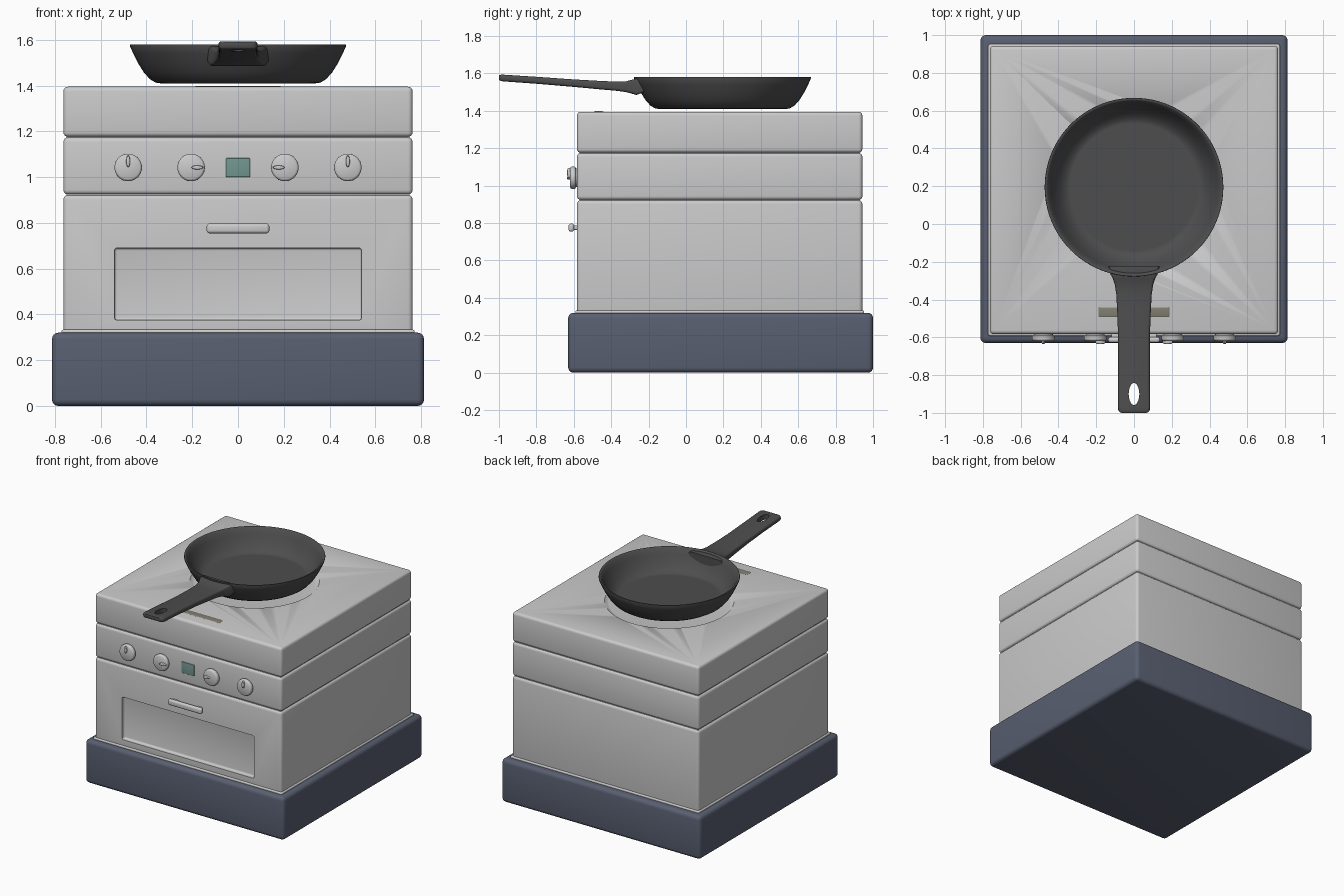
import bpy, bmesh
from math import pi, sin, cos, radians
from mathutils import Matrix

if "Cube" in bpy.data.objects:
    bpy.data.objects.remove(bpy.data.objects["Cube"])


def material(name, rgb):
    m = bpy.data.materials.new(name)
    m.diffuse_color = (*rgb, 1)
    m.use_nodes = True
    m.node_tree.nodes["Principled BSDF"].inputs["Base Color"].default_value = m.diffuse_color
    return m


NAVY = material("navy", (0.10, 0.115, 0.165))
IRON = material("iron", (0.075, 0.075, 0.075))
TEAL = material("teal", (0.17, 0.31, 0.28))
OLIVE = material("olive", (0.22, 0.21, 0.165))


def finish(bm, name, mat=None):
    bmesh.ops.recalc_face_normals(bm, faces=bm.faces)
    me = bpy.data.meshes.new(name)
    bm.to_mesh(me)
    bm.free()
    ob = bpy.data.objects.new(name, me)
    bpy.context.collection.objects.link(ob)
    if mat:
        me.materials.append(mat)
    smooth(ob)
    return ob


def smooth(ob):
    bpy.ops.object.select_all(action='DESELECT')
    ob.select_set(True)
    bpy.context.view_layer.objects.active = ob
    bpy.ops.object.shade_smooth_by_angle(angle=radians(40))


def box(name, lo, hi, bevel=0.0, mat=None, segments=4):
    bm = bmesh.new()
    size = [b - a for a, b in zip(lo, hi)]
    mid = [(a + b) / 2 for a, b in zip(lo, hi)]
    bmesh.ops.create_cube(bm, size=1, matrix=Matrix.Translation(mid) @ Matrix.Diagonal((*size, 1)))
    if bevel:
        bmesh.ops.bevel(bm, geom=bm.edges[:], offset=bevel, segments=segments,
                        profile=0.5, affect='EDGES')
    return finish(bm, name, mat)


def loft(name, rings, mat=None):
    """Skin a list of equal-length point rings and cap both ends."""
    bm = bmesh.new()
    vs = [[bm.verts.new(p) for p in r] for r in rings]
    n = len(vs[0])
    for a, b in zip(vs, vs[1:]):
        for i in range(n):
            j = (i + 1) % n
            bm.faces.new((a[i], a[j], b[j], b[i]))
    bm.faces.new(vs[0])
    bm.faces.new(vs[-1])
    return finish(bm, name, mat)


def circle(r, n, x=0, y=0, z=0, ry=None):
    ry = ry or r
    return [(x + r * cos(2 * pi * i / n), y + ry * sin(2 * pi * i / n), z) for i in range(n)]


def cut(ob, cutter):
    cutter.hide_render = True
    mod = ob.modifiers.new("cut", 'BOOLEAN')
    mod.operation = 'DIFFERENCE'
    mod.solver = 'EXACT'
    mod.object = cutter
    bpy.context.view_layer.objects.active = ob
    bpy.ops.object.modifier_apply(modifier=mod.name)
    bpy.data.objects.remove(cutter)
    smooth(ob)


# Plinth and the three stacked body sections
box("base", (-0.813, -0.63, 0), (0.813, 1.0, 0.32), 0.028, NAVY)
box("base_trim", (-0.772, -0.592, 0.30), (0.772, 0.952, 0.333), 0.008)
box("body_core", (-0.75, -0.57, 0.3), (0.75, 0.93, 1.37))
oven = box("oven_section", (-0.763, -0.583, 0.3), (0.763, 0.943, 0.922), 0.02)
box("control_section", (-0.763, -0.583, 0.924), (0.763, 0.943, 1.174), 0.02)
hob = box("hob_section", (-0.763, -0.583, 1.176), (0.763, 0.943, 1.395), 0.02)

# Recessed oven window, sunk only part way into the front
core = bpy.data.objects["body_core"]
for target in (oven, core):
    cut(target, box("window_cutter", (-0.54, -0.7, 0.375), (0.54, -0.555, 0.69), 0.012))

# Shallow burner dish in the hob
PY = 0.195
cut(hob, loft("burner_cutter", [circle(0.405, 96, 0, PY, 1.378), circle(0.415, 96, 0, PY, 1.380),
                                circle(0.435, 96, 0, PY, 1.396), circle(0.435, 96, 0, PY, 1.45)]))

# Vent strip on top, display and oven handle on the front
box("vent_strip", (-0.193, -0.497, 1.37), (0.193, -0.437, 1.398), 0.012, OLIVE)
box("display", (-0.053, -0.589, 1.0), (0.053, -0.56, 1.083), 0.005, TEAL)
box("oven_handle", (-0.137, -0.628, 0.754), (0.137, -0.598, 0.797), 0.013)
for x in (-0.1, 0.1):
    box("oven_handle_mount", (x - 0.02, -0.61, 0.763), (x + 0.02, -0.57, 0.788), 0.004)

# Knobs with a raised oval pointer each
for x, dx, dz in ((-0.48, 0, 1), (-0.205, 1, 0), (0.205, -1, 0), (0.48, 0, 1)):
    spin = Matrix.Translation((x, 0, 1.042)) @ Matrix.Rotation(pi / 2, 4, 'X')
    knob = loft("knob", [circle(r, 40, z=z) for r, z in
                         ((0.05, 0.57), (0.05, 0.588), (0.058, 0.592), (0.06, 0.598),
                          (0.06, 0.609), (0.057, 0.616), (0.05, 0.62))])
    knob.data.transform(spin)
    rx, ry = (0.026, 0.009) if dx else (0.009, 0.026)
    ptr = loft("knob_pointer", [circle(rx * s, 20, dx * 0.027, dz * 0.027, z, ry * s) for s, z in
                                ((1, 0.61), (1, 0.628), (0.88, 0.633), (0.6, 0.635))])
    ptr.data.transform(spin)

# Frying pan: a lathed shell, outside up over the rim and down inside
pan = [(0.34, 1.41), (0.36, 1.413), (0.385, 1.428), (0.412, 1.458), (0.438, 1.5), (0.458, 1.54),
       (0.473, 1.574), (0.472, 1.58), (0.464, 1.58), (0.458, 1.576), (0.44, 1.538), (0.42, 1.5),
       (0.394, 1.462), (0.37, 1.44), (0.352, 1.431), (0.342, 1.429), (0.335, 1.429)]
loft("frying_pan", [circle(r, 96, 0, PY, z) for r, z in pan], IRON)

# Pan handle: rounded cross-sections (y, half width, bottom, top)
sections = [(-0.225, 0.135, 1.50, 1.565), (-0.265, 0.125, 1.485, 1.572), (-0.29, 0.112, 1.492, 1.566),
            (-0.32, 0.102, 1.500, 1.558), (-0.37, 0.094, 1.507, 1.556), (-0.46, 0.089, 1.515, 1.56),
            (-0.6, 0.084, 1.528, 1.568), (-0.8, 0.084, 1.545, 1.582), (-0.97, 0.086, 1.557, 1.593),
            (-0.988, 0.083, 1.559, 1.593), (-0.996, 0.076, 1.562, 1.592), (-1.0, 0.064, 1.566, 1.59)]


def rounded(y, w, lo, hi, n=5):
    r = min(0.014, (hi - lo) * 0.4)
    mid, h = (lo + hi) / 2, (hi - lo) / 2
    pts = []
    for k, (sx, sz) in enumerate(((1, 1), (-1, 1), (-1, -1), (1, -1))):
        for i in range(n):
            a = k * pi / 2 + i * pi / 2 / (n - 1)
            pts.append((sx * (w - r) + r * cos(a), y, mid + sz * (h - r) + r * sin(a)))
    return pts


handle = loft("pan_handle", [rounded(*s) for s in sections], IRON)
cut(handle, loft("hanging_hole_cutter", [circle(0.028, 32, 0, -0.9, z, 0.058) for z in (1.4, 1.7)]))
